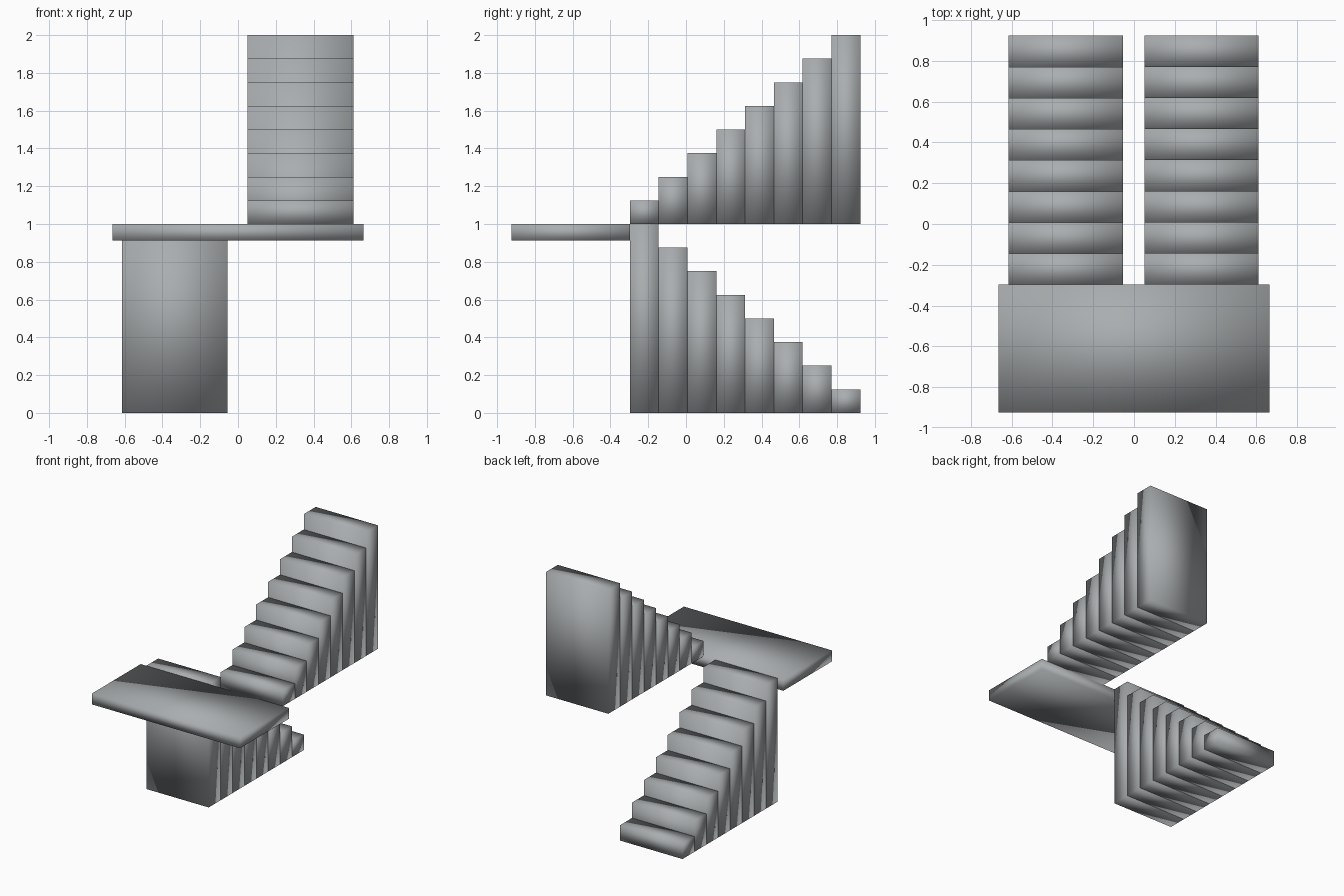
import bpy
import bmesh
from mathutils import Vector

if "Cube" in bpy.data.objects:
    bpy.data.objects.remove(bpy.data.objects["Cube"], do_unlink=True)

# Single stone grey
grey = bpy.data.materials.new("stone_grey")
grey.use_nodes = True
colour = (0.40, 0.42, 0.43, 1)
grey.diffuse_color = colour
grey.node_tree.nodes["Principled BSDF"].inputs["Base Color"].default_value = colour


def block(name, low, high):
    """Smooth-shaded box between two corners."""
    low, high = Vector(low), Vector(high)
    size, centre = high - low, (low + high) / 2
    bm = bmesh.new()
    bmesh.ops.create_cube(bm, size=1)
    bmesh.ops.scale(bm, vec=size, verts=bm.verts)
    for face in bm.faces:
        face.smooth = True
    mesh = bpy.data.meshes.new(name)
    bm.to_mesh(mesh)
    bm.free()
    mesh.materials.append(grey)
    obj = bpy.data.objects.new(name, mesh)
    obj.location = centre
    bpy.context.collection.objects.link(obj)
    return obj


STEPS = 8
FRONT, BACK = -0.297, 0.923
LANDING_Z = 1.0
DEPTH = (BACK - FRONT) / STEPS
RISE = LANDING_Z / STEPS

# Half landing
block("landing", (-0.665, -0.923, 0.912), (0.665, FRONT, LANDING_Z))

# Lower flight descends to the back, upper flight climbs to the back
for i in range(STEPS):
    y0 = FRONT + i * DEPTH
    y1 = y0 + DEPTH
    block(f"lower_step_{STEPS - i}", (-0.615, y0, 0),
          (-0.055, y1, (STEPS - i) * RISE))
    block(f"upper_step_{i + 1}", (0.051, y0, LANDING_Z),
          (0.611, y1, LANDING_Z + (i + 1) * RISE))
